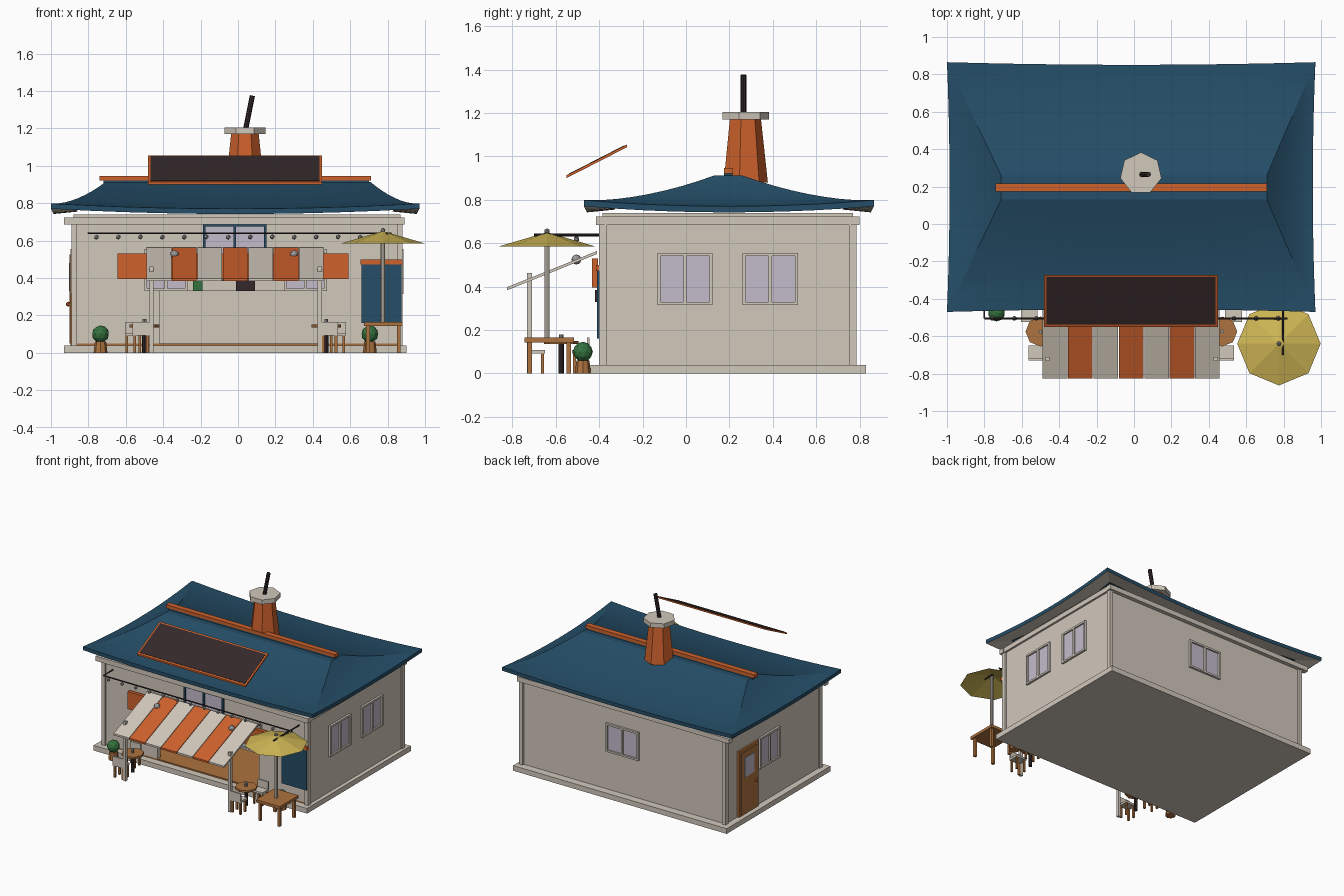
import bpy, bmesh
from mathutils import Vector

cube = bpy.data.objects.get("Cube")
if cube:
    bpy.data.objects.remove(cube, do_unlink=True)


def material(name, r, g, b):
    m = bpy.data.materials.new(name)
    m.use_nodes = True
    m.diffuse_color = (r, g, b, 1)
    m.node_tree.nodes["Principled BSDF"].inputs["Base Color"].default_value = (r, g, b, 1)
    return m


CREAM = material("cream plaster", .64, .58, .5)
BLUE = material("deep blue", .018, .075, .135)
ORANGE = material("burnt orange", .62, .12, .025)
DARK = material("charcoal", .035, .022, .023)
YELLOW = material("mustard yellow", .62, .47, .09)
WOOD = material("warm wood", .42, .17, .05)
GLASS = material("lavender glass", .55, .5, .6)
GREEN = material("leaf green", .035, .17, .05)
METAL = material("grey metal", .35, .34, .34)


def finish(bm, name, *mats):
    bmesh.ops.recalc_face_normals(bm, faces=bm.faces)
    mesh = bpy.data.meshes.new(name)
    bm.to_mesh(mesh)
    bm.free()
    for m in mats:
        mesh.materials.append(m)
    ob = bpy.data.objects.new(name, mesh)
    bpy.context.collection.objects.link(ob)
    return ob


def box(name, x, y, z, mat):
    """Box from (low, high) pairs on each axis."""
    bm = bmesh.new()
    bmesh.ops.create_cube(bm, size=1)
    for v in bm.verts:
        v.co = [r[0] if c < 0 else r[1] for c, r in zip(v.co, (x, y, z))]
    return finish(bm, name, mat)


def rod(name, a, b, r1, r2, mat, sides=8, caps=True):
    """Tapered rod from point a to point b."""
    a, b = Vector(a), Vector(b)
    bm = bmesh.new()
    bmesh.ops.create_cone(bm, cap_ends=caps, segments=sides, radius1=r1, radius2=r2, depth=(b - a).length)
    turn = Vector((0, 0, 1)).rotation_difference(b - a)
    for v in bm.verts:
        v.co = turn @ v.co + (a + b) / 2
    return finish(bm, name, mat)


def ball(name, at, r, mat, detail=1):
    bm = bmesh.new()
    bmesh.ops.create_icosphere(bm, subdivisions=detail, radius=r)
    bmesh.ops.translate(bm, verts=bm.verts, vec=at)
    return finish(bm, name, mat)


def slab(name, x0, x1, low, high, t, mat):
    """Sloping plate whose underside runs from low to high in (y, z)."""
    bm = bmesh.new()
    (y0, z0), (y1, z1) = low, high
    ring = [bm.verts.new((x0, y, z)) for y, z in ((y0, z0), (y1, z1), (y1, z1 + t), (y0, z0 + t))]
    side = bmesh.ops.extrude_face_region(bm, geom=[bm.faces.new(ring)])
    moved = [v for v in side["geom"] if isinstance(v, bmesh.types.BMVert)]
    bmesh.ops.translate(bm, verts=moved, vec=(x1 - x0, 0, 0))
    return finish(bm, name, mat)


def window(name, axis, wall, out, c, half, z0, z1, frame=CREAM):
    """Two-pane window on a wall facing along the given axis."""
    def part(label, a, b, lo, hi, depth, mat):
        span = sorted((wall - out * .01, wall + out * depth))
        pair = (span, (a, b)) if axis == "x" else ((a, b), span)
        box(name + label, *pair, (lo, hi), mat)
    w = .014
    part("_glass", c - half, c + half, z0, z1, .004, GLASS)
    part("_sill", c - half, c + half, z0, z0 + w, .016, frame)
    part("_head", c - half, c + half, z1 - w, z1, .016, frame)
    for i in (-1, 0, 1):
        m = c + i * (half - w / 2)
        part("_bar", m - w / 2, m + w / 2, z0, z1, .016, frame)


# Base, floor and walls with an open shop front
box("base_slab", (-.93, .9), (-.44, .83), (0, .04), CREAM)
box("shop_floor", (-.86, .85), (-.385, .75), (.04, .05), WOOD)
box("back_wall", (-.88, .87), (.74, .77), (.04, .74), CREAM)
for x in (-.88, .84):
    box("side_wall", (x, x + .03), (-.385, .77), (.04, .74), CREAM)
box("front_wall_left", (.45, .87), (-.385, -.35), (.04, .74), CREAM)
box("front_wall_right", (-.88, -.42), (-.385, -.35), (.04, .74), CREAM)
box("front_wall_top", (-.42, .45), (-.385, -.35), (.33, .74), CREAM)
for x in (-.89, .85):
    for y in (-.4, .75):
        box("corner_post", (x, x + .03), (y, y + .035), (.04, .7), CREAM)
for y in (-.415, .76):
    box("eave_beam", (-.93, .89), (y, y + .04), (.685, .722), CREAM)
for x in (-.9, .855):
    box("side_beam", (x, x + .03), (-.41, .8), (.685, .722), CREAM)

# Windows and side door
for y in (-.005, .388):
    window("left_window", "x", .87, 1, y, .127, .315, .555)
window("right_window", "x", -.88, -1, .245, .125, .315, .555)
window("back_window", "y", .77, 1, 0, .14, .335, .555)
for x in (-.385, .36):
    window("front_window", "y", -.385, -1, x, .115, .33, .555)
window("serving_window", "y", -.385, -1, -.018, .17, .385, .69, BLUE)
box("side_door", (-.895, -.87), (.39, .63), (.04, .55), WOOD)
box("door_panel", (-.9, -.89), (.415, .605), (.05, .525), WOOD)
box("door_glass", (-.904, -.895), (.45, .57), (.33, .48), GLASS)
ball("door_knob", (-.908, .43, .26), .014, ORANGE)

# Curved hip roof with lifted corners
bm = bmesh.new()
N, LEVELS = 10, 8


def roof_ring(s, drop=0, shrink=0):
    x0, x1 = -1 + .29 * s + shrink, .97 - .26 * s - shrink
    y0, y1 = -.47 + .6 * s + shrink, .865 - .605 * s - shrink
    corners = [(x0, y0), (x1, y0), (x1, y1), (x0, y1)]
    inward = [(0, 1), (-1, 0), (0, -1), (1, 0)]
    ring = []
    for k in range(4):
        a, b = Vector(corners[k]), Vector(corners[(k + 1) % 4])
        for i in range(N):
            u = 2 * i / N - 1
            p = a.lerp(b, i / N) + Vector(inward[k]) * .014 * (1 - u * u) * (1 - s)
            z = .77 + .142 * s ** 1.6 + .028 * u * u * (1 - s) ** 1.5 - drop
            ring.append(bm.verts.new((p.x, p.y, z)))
    return ring


rings = [roof_ring(0, .015, .13), roof_ring(0, .028)] + [roof_ring(i / LEVELS) for i in range(LEVELS + 1)]
for j, (low, high) in enumerate(zip(rings, rings[1:])):
    for i in range(4 * N):
        k = (i + 1) % (4 * N)
        face = bm.faces.new((low[i], low[k], high[k], high[i]))
        face.material_index = 1 if j == 0 else 0
bm.faces.new(rings[-1])
roof = finish(bm, "hip_roof", BLUE, CREAM)
bpy.context.view_layer.objects.active = roof
roof.select_set(True)
bpy.ops.object.shade_smooth_by_angle(angle=.3)
roof.select_set(False)
box("ridge_base", (-.72, .7), (.175, .215), (.9, .922), BLUE)
box("ridge_cap", (-.74, .71), (.175, .217), (.92, .946), ORANGE)

# Chimney
rod("chimney", (.037, .27, .88), (.037, .27, 1.175), .107, .075, ORANGE, 7)
rod("chimney_cap", (.037, .27, 1.17), (.037, .27, 1.205), .113, .113, CREAM, 7)
rod("chimney_pipe", (.042, .265, 1.2), (.077, .265, 1.375), .014, .014, DARK)

# Tilted roof board
slab("roof_board_frame", -.48, .45, (-.55, .9), (-.272, 1.042), .013, ORANGE)
slab("roof_board_face", -.467, .437, (-.538, .911), (-.284, 1.041), .01, DARK)

# Striped awning with posts and lamps
width = .95 / 7
for i in range(7):
    x = -.49 + i * width
    slab("awning_stripe", x + .002, x + width - .002, (-.825, .383), (-.41, .55), .014, ORANGE if i % 2 else CREAM)
for x in (-.462, .437):
    box("awning_post", (x - .011, x + .011), (-.732, -.71), (0, .462), CREAM)
for x in (-.34, .3):
    ball("awning_lamp", (x, -.505, .525), .023, METAL, 2)

# Front signs, ledge items
box("front_sign", (-.645, .59), (-.432, -.405), (.395, .53), ORANGE)
box("blue_panel", (.66, .873), (-.41, -.386), (.16, .475), BLUE)
box("blue_panel_top", (.655, .88), (-.415, -.386), (.472, .5), ORANGE)
box("ledge_box", (-.01, .09), (-.42, -.386), (.33, .385), DARK)
box("ledge_plant", (-.24, -.19), (-.42, -.386), (.33, .385), GREEN)

# String lights
rod("light_wire", (-.8, -.505, .64), (.82, -.505, .64), .005, .005, DARK, 6)
rod("light_wire_arm", (.797, -.39, .638), (.797, -.7, .638), .006, .006, DARK, 6)
rod("light_wire_end", (-.8, -.39, .64), (-.8, -.505, .64), .005, .005, DARK, 6)
for i in range(14):
    ball("light_bulb", (-.757 + i * .1175, -.505, .618 + .001 * (i % 3)), .014, METAL)

# Parasol with square table
rod("parasol_canopy", (.775, -.64, .585), (.775, -.64, .65), .223, .002, YELLOW, 8, False)
rod("parasol_pole", (.775, -.64, .16), (.775, -.64, .645), .012, .012, CREAM)
ball("parasol_tip", (.775, -.64, .655), .014, METAL)
box("square_table_top", (.675, .88), (-.745, -.515), (.143, .165), WOOD)
for x in (.685, .85):
    for y in (-.73, -.55):
        box("square_table_leg", (x, x + .02), (y, y + .02), (0, .145), WOOD)


# Round tables with chairs
def chair(x, y, back):
    box("chair_seat", (x - .045, x + .045), (y - .04, y + .04), (.092, .107), CREAM)
    edge = y + back * .035
    box("chair_back", (x - .045, x + .045), (edge - .006, edge + .006), (.107, .165), CREAM)
    for dx in (-.034, .034):
        for dy in (-.028, .028):
            box("chair_leg", (x + dx - .007, x + dx + .007), (y + dy - .007, y + dy + .007), (0, .092), WOOD)


for x, side in ((-.5, -1), (.472, 1)):
    rod("round_table_top", (x, -.575, .135), (x, -.575, .15), .08, .08, WOOD)
    rod("round_table_stem", (x, -.575, 0), (x, -.575, .135), .013, .013, DARK)
    rod("table_candle", (x, -.575, .15), (x, -.575, .18), .01, .01, METAL)
    chair(x - side * .002 + .02 * side, -.69, -1)
    chair(x + side * .06, -.485, 1)

# Potted shrubs
for x in (-.735, .705):
    rod("shrub_pot", (x, -.475, 0), (x, -.475, .06), .037, .03, WOOD)
    ball("shrub", (x, -.475, .1), .046, GREEN, 2)
